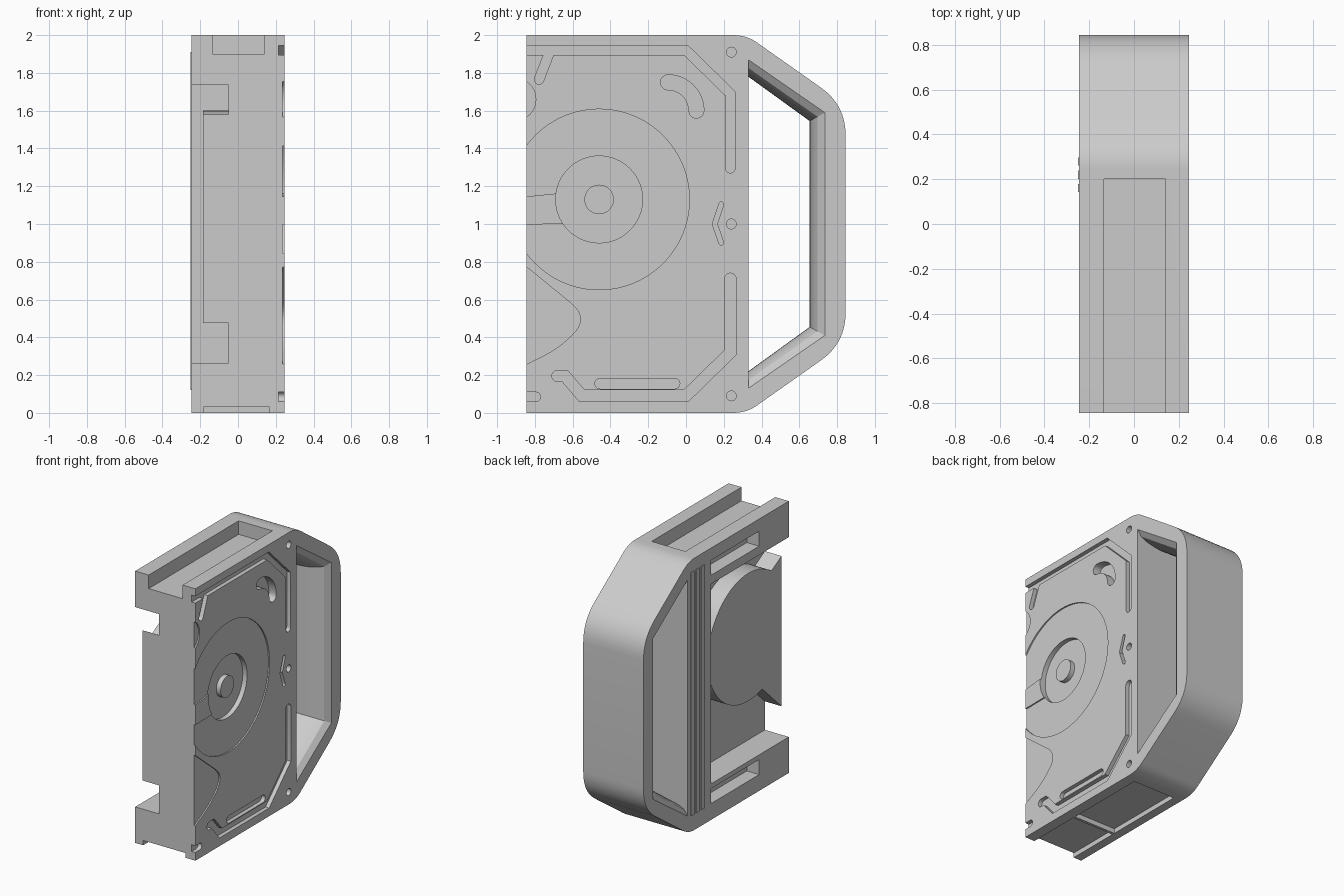
import bpy, bmesh
from math import sin, cos, pi, radians, sqrt
from mathutils import Vector

cube = bpy.data.objects.get("Cube")
if cube:
    bpy.data.objects.remove(cube, do_unlink=True)

grey = bpy.data.materials.new("plain_grey")
grey.use_nodes = True
grey.diffuse_color = (0.6, 0.6, 0.6, 1)
grey.node_tree.nodes["Principled BSDF"].inputs["Base Color"].default_value = (0.6, 0.6, 0.6, 1)

X, Y = 0.245, 0.845     # half width, half length


def counterclockwise(outline):
    area = sum(a[0] * b[1] - b[0] * a[1] for a, b in zip(outline, outline[1:] + outline[:1]))
    return outline if area > 0 else outline[::-1]


def loft(name, sections):
    """Closed solid through (x, outline) sections, x rising; outlines are (y, z) points."""
    bm = bmesh.new()
    rings = [[bm.verts.new((x, y, z)) for y, z in counterclockwise(outline)]
             for x, outline in sections]
    n = len(rings[0])
    for a, b in zip(rings, rings[1:]):
        for i in range(n):
            j = (i + 1) % n
            bm.faces.new((a[i], a[j], b[j], b[i]))
    bm.faces.new(rings[0][::-1])
    bm.faces.new(rings[-1])
    bm.normal_update()
    mesh = bpy.data.meshes.new(name)
    bm.to_mesh(mesh)
    bm.free()
    mesh.materials.append(grey)
    ob = bpy.data.objects.new(name, mesh)
    bpy.context.collection.objects.link(ob)
    return ob


def prism(name, outline, x0, x1):
    return loft(name, [(x0, outline), (x1, outline)])


def box(name, x0, x1, y0, y1, z0, z1):
    return prism(name, [(y0, z0), (y1, z0), (y1, z1), (y0, z1)], x0, x1)


def arc(cy, cz, r, a0, a1, n):
    angles = [radians(a0 + (a1 - a0) * i / n) for i in range(n + 1)]
    return [(cy + r * cos(a), cz + r * sin(a)) for a in angles]


def circle(cy, cz, r, n=64):
    return arc(cy, cz, r, 0, 360, n)[:-1]


def fillet(points, trims, n=8):
    """Round each polygon corner by its trim length."""
    out = []
    for i, (p, t) in enumerate(zip(points, trims)):
        p = Vector(p)
        if not t:
            out.append(tuple(p))
            continue
        a = p + (Vector(points[i - 1]) - p).normalized() * t
        b = p + (Vector(points[(i + 1) % len(points)]) - p).normalized() * t
        for k in range(n + 1):
            s = k / n
            out.append(tuple(a * (1 - s) ** 2 + p * 2 * s * (1 - s) + b * s * s))
    return out


def stroke(path, width):
    """Outline of a round-ended, mitred slot along a path."""
    pts = [Vector(p) for p in path]
    dirs = [(b - a).normalized() for a, b in zip(pts, pts[1:])]
    norms = [Vector((-d.y, d.x)) for d in dirs]
    h = width / 2
    mitre = []
    for a, b in zip(norms, norms[1:]):
        m = (a + b).normalized()
        mitre.append(m * (h / m.dot(a)))
    inner = pts[1:-1]

    def cap(p, d, n):
        return [p + n * h * cos(a) + d * h * sin(a) for a in [pi * k / 8 for k in range(9)]]
    out = [p + m for p, m in zip(inner, mitre)]
    out += cap(pts[-1], dirs[-1], norms[-1])
    out += [p - m for p, m in zip(inner[::-1], mitre[::-1])]
    out += cap(pts[0], -dirs[0], -norms[0])
    return [tuple(p) for p in out]


def cut(target, cutter):
    mod = target.modifiers.new("cut", 'BOOLEAN')
    mod.operation = 'DIFFERENCE'
    mod.solver = 'EXACT'
    mod.object = cutter
    bpy.context.view_layer.objects.active = target
    bpy.ops.object.modifier_apply(modifier=mod.name)
    bpy.data.objects.remove(cutter, do_unlink=True)


def engrave(outline, depth):
    cut(body, prism("cutter", outline, X - depth, X + 0.1))


# Body with the sloped handle end
body = prism("body", fillet(
    [(-Y, 0), (0.32, 0), (Y, 0.37), (Y, 1.63), (0.32, 2), (-Y, 2)],
    [0, 0.07, 0.16, 0.16, 0.07, 0]), -X, X)

# Handle opening, pinched at mid width by a rounded grip
grip = []
for i in range(-9, 10):
    x = X * i / 8
    s = sqrt(max(0, 1 - (x / X) ** 2))
    yo, zi, zo = 0.735 - 0.08 * s, 0.87 - 0.09 * s, 0.59 - 0.045 * s
    grip.append((x, [(0.33, 1 - zi), (yo, 1 - zo), (yo, 1 + zo), (0.33, 1 + zi)]))
cut(body, loft("cutter", grip))

# Top channel, bottom recess, motor pocket and the slots above and below it
cut(body, box("cutter", -0.135, 0.14, -1, 0.2, 1.9, 2.1))
cut(body, box("cutter", -0.18, 0.165, -1, -0.44, -0.1, 0.035))
cut(body, box("cutter", -0.18, 0.165, -0.42, 0.2, -0.1, 0.035))
cut(body, box("cutter", -0.4, -0.05, -1, 0.06, 0.265, 1.735))
for z0, z1 in ((1.8, 1.91), (0.12, 0.23)):
    cut(body, box("cutter", -0.4, -X + 0.1, -0.5, 0.06, z0, z1))

# Platter recess, leaving the arm that reaches the hub
HY, HZ = -0.46, 1.13
platter = prism("cutter", circle(HY, HZ, 0.478, 96), X - 0.01, X + 0.1)
cut(platter, prism("arm", [(-1.2, 0.995), (-0.6, 1.0), (-0.6, 1.17), (-1.2, 1.11)], 0, 1))
cut(body, platter)
hub = prism("cutter", circle(HY, HZ, 0.23), X - 0.045, X + 0.1)
cut(hub, prism("spindle", circle(HY, HZ, 0.078, 40), 0, X - 0.01))
cut(body, hub)

# Shallow curved recesses on the front edge
engrave(fillet([(-1, 0.9), (-0.51, 0.5), (-0.68, 0.34), (-1, 0.18)],
               [0, 0.13, 0.08, 0]), 0.01)
engrave(circle(-0.91, 1.66, 0.115, 40), 0.01)

# Grooves, slots, chevron and screw holes
grooves = [
    ([(-0.95, 1.92), (0, 1.92), (0.235, 1.69), (0.235, 1.295)], 0.05),
    ([(-0.722, 1.91), (-0.778, 1.765)], 0.05),
    ([(0.235, 0.71), (0.235, 0.32), (0, 0.09), (-0.55, 0.09), (-0.64, 0.195), (-0.68, 0.195)], 0.06),
    ([(-0.95, 0.085), (-0.795, 0.085)], 0.05),
    ([(-0.455, 0.155), (-0.06, 0.155)], 0.055),
    ([(0.187, 1.105), (0.152, 1.0), (0.187, 0.9)], 0.025),
]
for path, width in grooves:
    engrave(stroke(path, width), 0.03)
engrave(stroke(arc(-0.095, 1.6, 0.15, 90, 0, 12), 0.08), 0.06)
for z in (0.09, 1.0, 1.91):
    engrave(circle(0.24, z, 0.026, 24), 0.05)

# Motor disc with wings running to the front edge
motor = prism("motor_disc", [(-Y, 0.475), (-Y, 1.58), (-0.73, 1.515)]
              + arc(HY, HZ, 0.47, 123, -110, 72), -0.185, -0.045)

# Grip ribs
ribs = [box("grip_rib", -X - 0.006, -X + 0.01, y - 0.018, y + 0.018, 0.12, 1.91)
        for y in (0.16, 0.22, 0.28)]

for ob in [body, motor] + ribs:
    bpy.ops.object.select_all(action='DESELECT')
    ob.select_set(True)
    bpy.context.view_layer.objects.active = ob
    bpy.ops.object.shade_smooth_by_angle(angle=radians(25))
